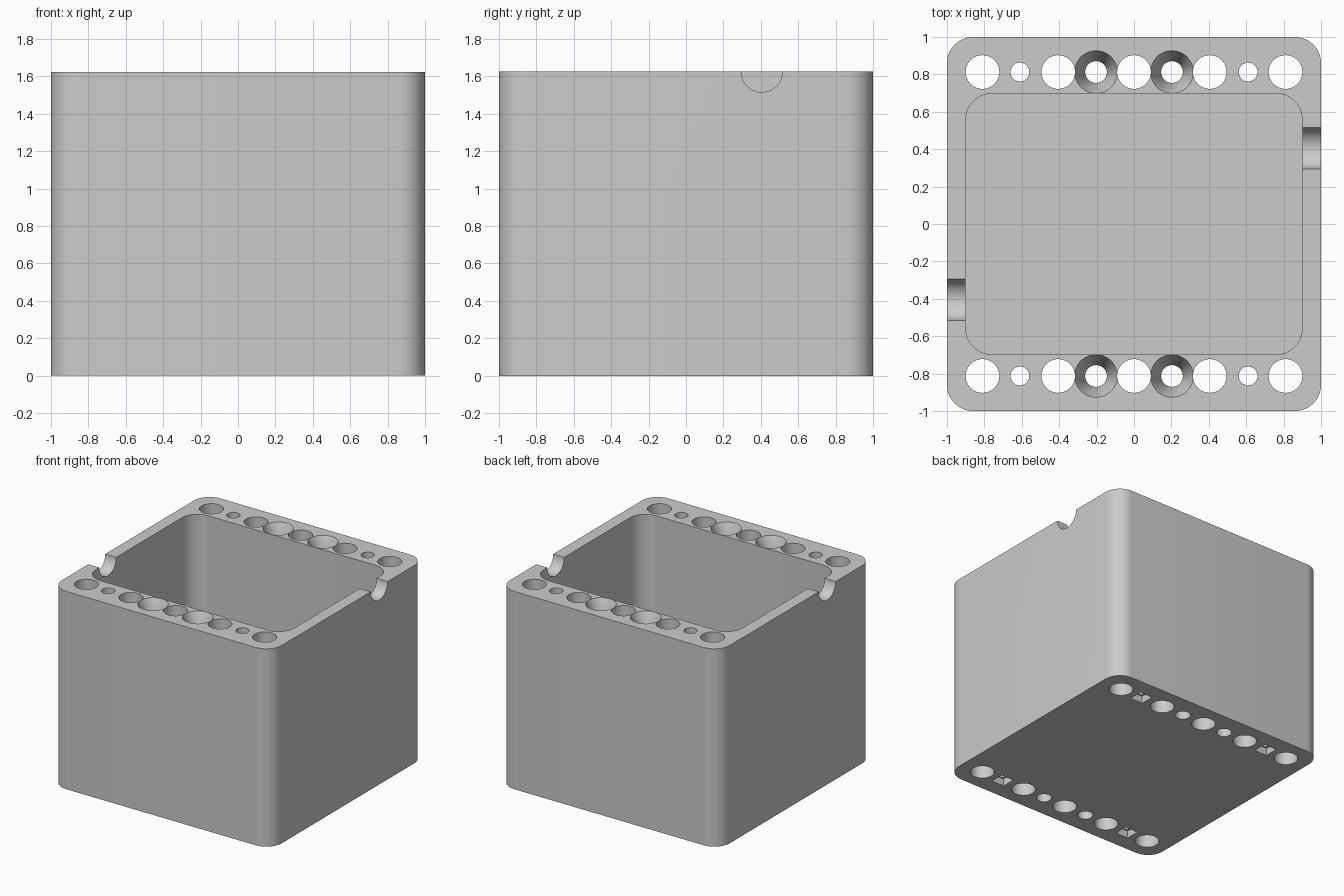
import bpy
import math
from mathutils import Matrix

HEIGHT = 1.625
ROW_Y = 0.8125

default_cube = bpy.data.objects.get("Cube")
if default_cube:
    bpy.data.objects.remove(default_cube, do_unlink=True)


def loft(name, low, high, z0, z1):
    """Closed solid between two outlines with equal point counts."""
    n = len(low)
    verts = [(x, y, z0) for x, y in low] + [(x, y, z1) for x, y in high]
    faces = [tuple(reversed(range(n))), tuple(range(n, 2 * n))]
    faces += [(i, (i + 1) % n, n + (i + 1) % n, n + i) for i in range(n)]
    mesh = bpy.data.meshes.new(name)
    mesh.from_pydata(verts, [], faces)
    obj = bpy.data.objects.new(name, mesh)
    bpy.context.scene.collection.objects.link(obj)
    return obj


def circle(x, y, r, n=48):
    return [(x + r * math.cos(math.tau * i / n), y + r * math.sin(math.tau * i / n))
            for i in range(n)]


def rounded_rect(hx, hy, r, steps=10):
    points = []
    for corner, (sx, sy) in enumerate([(1, 1), (-1, 1), (-1, -1), (1, -1)]):
        for i in range(steps + 1):
            a = (corner + i / steps) * math.pi / 2
            points.append((sx * (hx - r) + r * math.cos(a), sy * (hy - r) + r * math.sin(a)))
    return points


def square(x, y, h):
    return [(x - h, y - h), (x + h, y - h), (x + h, y + h), (x - h, y + h)]


def cut(body, cutter):
    """Subtract a cutter from the body and discard it."""
    cutter.hide_render = True
    mod = body.modifiers.new("cut", "BOOLEAN")
    mod.operation = "DIFFERENCE"
    mod.solver = "EXACT"
    mod.object = cutter
    bpy.context.view_layer.objects.active = body
    bpy.ops.object.modifier_apply(modifier=mod.name)
    bpy.data.objects.remove(cutter, do_unlink=True)


def drill(body, x, y, r):
    outline = circle(x, y, r)
    cut(body, loft("drill", outline, outline, -0.1, HEIGHT + 0.1))


# Outer block and central cavity
outer = rounded_rect(1, 1, 0.14)
box = loft("holder_box", outer, outer, 0, HEIGHT)
inner = rounded_rect(0.9, 0.6975, 0.14)
cut(box, loft("cavity", inner, inner, 0.1, HEIGHT + 0.1))

# Matching rows of holes along the front and back
for y in (-ROW_Y, ROW_Y):
    for i in range(-2, 3):
        drill(box, i * 0.405, y, 0.09)
    for side in (-1, 1):
        drill(box, side * 0.61, y, 0.05)
        drill(box, side * 0.203, y, 0.058)
        # Countersink at the top, nut pocket underneath
        cut(box, loft("countersink", circle(side * 0.203, y, 0.058),
                      circle(side * 0.203, y, 0.1235), HEIGHT - 0.12, HEIGHT + 0.02))
        pocket = square(side * 0.61, y, 0.057)
        cut(box, loft("nut_pocket", pocket, pocket, -0.1, 0.06))

# Half-round notches in the side walls
for side in (-1, 1):
    ring = circle(0, 0, 0.11)
    notch = loft("notch", ring, ring, -0.08, 0.08)
    notch.data.transform(Matrix.Translation((side * 0.96, side * 0.405, HEIGHT))
                         @ Matrix.Rotation(math.pi / 2, 4, "Y"))
    cut(box, notch)

# Colour and shading
grey = bpy.data.materials.new("light_grey")
grey.use_nodes = True
colour = (0.6, 0.6, 0.6, 1)
grey.diffuse_color = colour
grey.node_tree.nodes["Principled BSDF"].inputs["Base Color"].default_value = colour
box.data.materials.clear()
box.data.materials.append(grey)

bpy.ops.object.select_all(action="DESELECT")
box.select_set(True)
bpy.context.view_layer.objects.active = box
bpy.ops.object.shade_smooth_by_angle(angle=math.radians(30))
